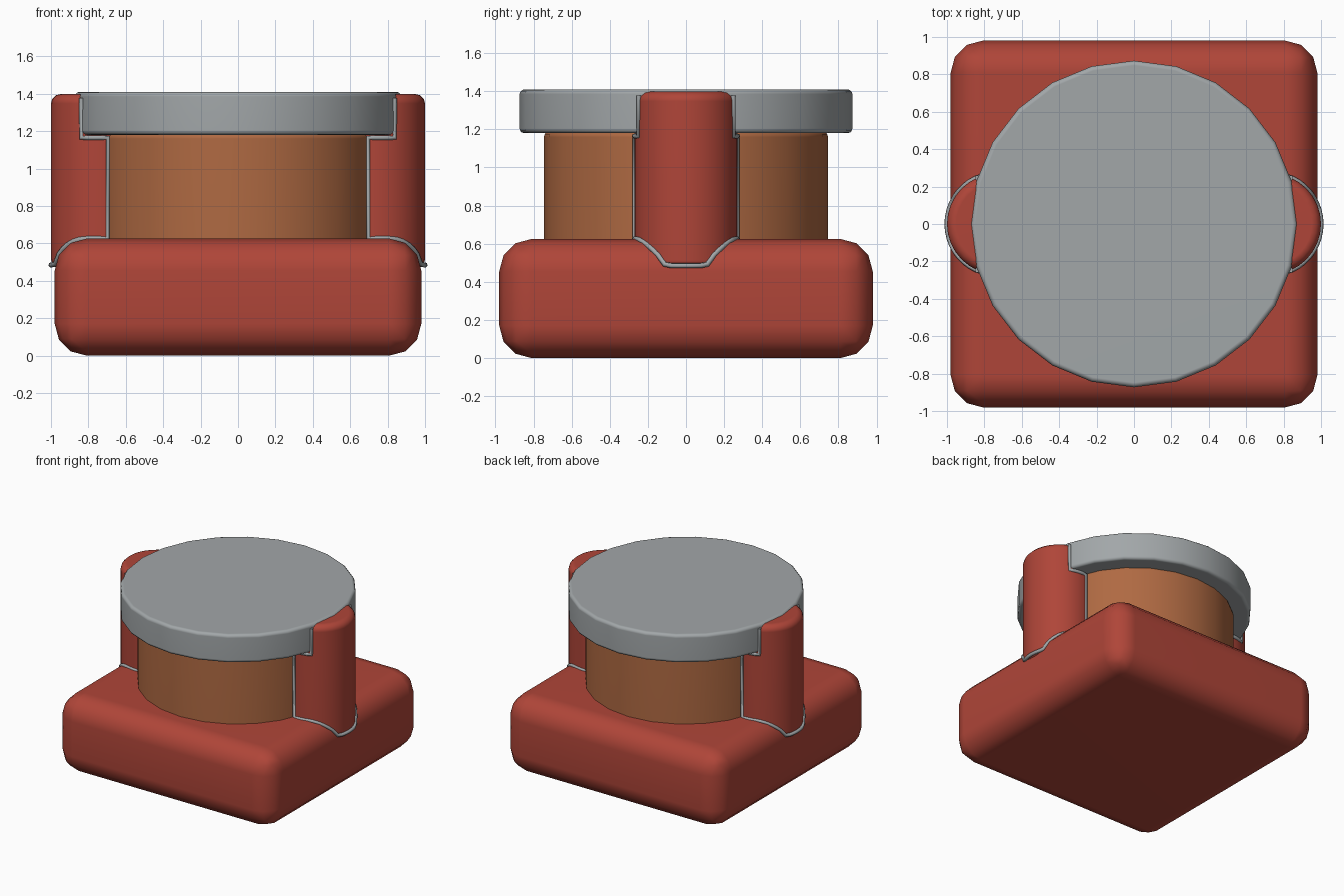
import bpy, bmesh
from math import radians, degrees, acos, cos, sin, sqrt
from mathutils import Matrix, Vector

cube = bpy.data.objects.get("Cube")
if cube:
    bpy.data.objects.remove(cube, do_unlink=True)


def material(name, rgb):
    m = bpy.data.materials.new(name)
    m.use_nodes = True
    m.diffuse_color = (*rgb, 1)
    m.node_tree.nodes["Principled BSDF"].inputs["Base Color"].default_value = (*rgb, 1)
    return m


RED = material("red", (0.43, 0.06, 0.04))
GREY = material("grey", (0.36, 0.385, 0.395))
COPPER = material("copper", (0.43, 0.143, 0.055))


def finish(name, bm, mat):
    mesh = bpy.data.meshes.new(name)
    bm.to_mesh(mesh)
    bm.free()
    mesh.materials.append(mat)
    ob = bpy.data.objects.new(name, mesh)
    bpy.context.collection.objects.link(ob)
    bpy.ops.object.select_all(action='DESELECT')
    ob.select_set(True)
    bpy.context.view_layer.objects.active = ob
    bpy.ops.object.shade_smooth_by_angle(angle=radians(40))
    # keep the large flat faces evenly shaded next to the rounded edges
    mod = ob.modifiers.new("Flat Faces", 'WEIGHTED_NORMAL')
    mod.keep_sharp = True
    return ob


def round_edges(bm, edges, width):
    bmesh.ops.bevel(bm, geom=edges, offset=width, segments=3, profile=0.5,
                    affect='EDGES', clamp_overlap=True)


def disc(name, radius, z0, z1, sides, width, mat, x=0):
    bm = bmesh.new()
    bmesh.ops.create_cone(bm, cap_ends=True, segments=sides, radius1=radius,
                          radius2=radius, depth=z1 - z0,
                          matrix=Matrix.Translation((x, 0, (z0 + z1) / 2)))
    rims = [e for e in bm.edges if abs(e.verts[0].co.z - e.verts[1].co.z) < 0.001]
    round_edges(bm, rims, width)
    return finish(name, bm, mat)


HALF, TOP, ROUND = 0.98, 0.625, 0.17
POST_X, POST_R, POST_TOP = 0.73, 0.27, 1.398
BODY_R, CAP_R, CAP_Z = 0.745, 0.873, 1.18

# Base block with rounded edges
bm = bmesh.new()
bmesh.ops.create_cube(bm, size=1, matrix=Matrix.Translation((0, 0, TOP / 2))
                      @ Matrix.Diagonal((2 * HALF, 2 * HALF, TOP, 1)))
round_edges(bm, bm.edges[:], ROUND)
finish("base", bm, RED)

# Copper drum and the lid on it
disc("drum", BODY_R, 0.5, CAP_Z + 0.01, 24, 0.03, COPPER)
disc("lid", CAP_R, CAP_Z, 1.41, 24, 0.025, GREY)


def base_height(x):
    """Height of the base surface under a point at distance x."""
    d = x - (HALF - ROUND)
    if d <= 0:
        return TOP
    return max(0.485, TOP - ROUND + sqrt(max(0, ROUND ** 2 - d ** 2)))


def meet_angle(r):
    """Angle on the post at which it meets a centred disc of radius r."""
    x = (r * r - POST_R ** 2 + POST_X ** 2) / (2 * POST_X)
    return acos((x - POST_X) / POST_R)


def seam_path():
    body, lid = meet_angle(BODY_R), meet_angle(CAP_R)
    path = []

    def add(a, z=None):
        x = POST_X + POST_R * cos(a)
        path.append(Vector((x, POST_R * sin(a), base_height(x) if z is None else z)))

    steps = 12
    for i in range(steps + 1):
        add(body * i / steps)
    for i in range(5):
        add(body + (lid - body) * i / 4, CAP_Z - 0.015)
    add(lid, POST_TOP - 0.02)
    other = [Vector((p.x, -p.y, p.z)) for p in reversed(path[1:])]
    return other + path


# Side posts with a thin grey seam where they meet the other parts
for side, word in ((1, "left"), (-1, "right")):
    disc(word + "_post", POST_R, 0.465, POST_TOP, 32, 0.05, RED, side * POST_X)
    points = seam_path()
    curve = bpy.data.curves.new(word + "_seam", 'CURVE')
    curve.dimensions = '3D'
    curve.bevel_depth = 0.014
    curve.bevel_resolution = 1
    curve.use_fill_caps = True
    spline = curve.splines.new('POLY')
    spline.points.add(len(points) - 1)
    for sp, p in zip(spline.points, points):
        sp.co = (side * p.x, p.y, p.z, 1)
    curve.materials.append(GREY)
    seam = bpy.data.objects.new(word + "_seam", curve)
    bpy.context.collection.objects.link(seam)
